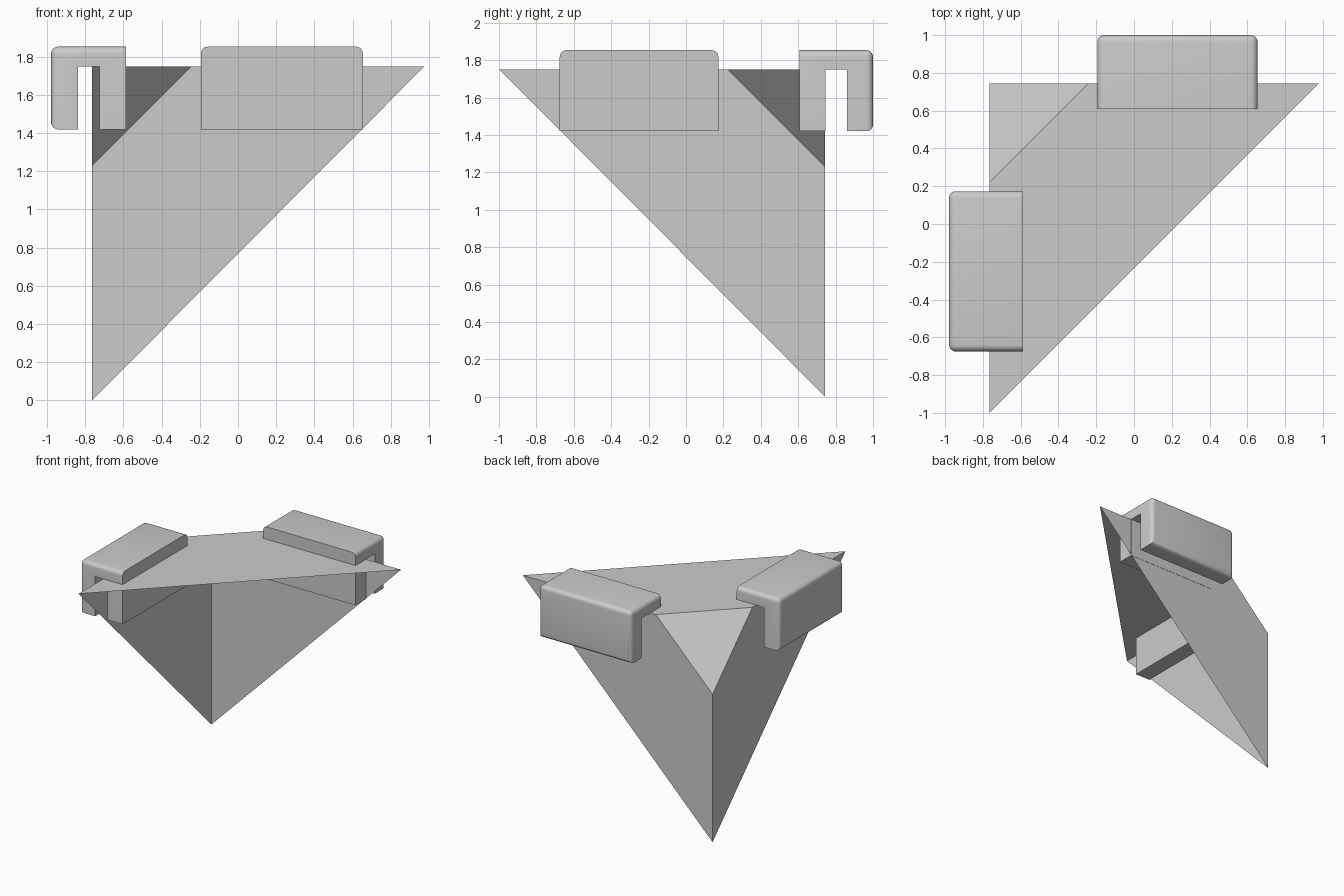
import bpy, bmesh

if "Cube" in bpy.data.objects:
    bpy.data.objects.remove(bpy.data.objects["Cube"])

grey = bpy.data.materials.new("light grey")
grey.diffuse_color = (0.6, 0.6, 0.6, 1)
grey.use_nodes = True
grey.node_tree.nodes["Principled BSDF"].inputs["Base Color"].default_value = grey.diffuse_color


def finish(bm, name):
    me = bpy.data.meshes.new(name)
    bm.to_mesh(me)
    bm.free()
    me.materials.append(grey)
    ob = bpy.data.objects.new(name, me)
    bpy.context.collection.objects.link(ob)
    return ob


# Corner pocket: thin open sheet (top, two walls, slanted corner)
CX, CY, TOP = -0.765, 0.744, 1.75
S, C = 1.742, 0.522            # side length, corner cut
bm = bmesh.new()
apex = bm.verts.new((CX, CY, 0))
low = bm.verts.new((CX, CY, TOP - C))
tip_l = bm.verts.new((CX, CY - S, TOP))
cut_l = bm.verts.new((CX, CY - C, TOP))
tip_b = bm.verts.new((CX + S, CY, TOP))
cut_b = bm.verts.new((CX + C, CY, TOP))
for f in ((tip_l, tip_b, cut_b, cut_l), (apex, tip_l, cut_l, low),
          (tip_b, apex, low, cut_b), (cut_l, cut_b, low)):
    bm.faces.new(f)
finish(bm, "corner_pocket")


def clip(name, place, length):
    """Upside-down U clip; u runs from inner (0) to outer side, v along the wall."""
    W, Z0, Z1 = 0.392, 1.42, 1.853
    profile = [(0, Z0), (0.138, Z0), (0.138, TOP), (0.252, TOP),
               (0.252, Z0), (W, Z0), (W, Z1), (0, Z1)]
    bm = bmesh.new()
    face = bm.faces.new([bm.verts.new((u, 0, z)) for u, z in profile])
    ext = bmesh.ops.extrude_face_region(bm, geom=[face])
    for v in ext["geom"]:
        if isinstance(v, bmesh.types.BMVert):
            v.co.y += length
    bmesh.ops.recalc_face_normals(bm, faces=bm.faces)
    # round the outer face border and the short top ends
    edges = []
    for e in bm.edges:
        a, b = (v.co for v in e.verts)
        outer = min(a.x, b.x) > W - 0.001
        top_end = min(a.z, b.z) > Z1 - 0.001 and abs(a.y - b.y) < 0.001
        if outer or top_end:
            edges.append(e)
    bmesh.ops.bevel(bm, geom=edges, offset=0.035, segments=5, profile=0.5,
                    affect='EDGES', clamp_overlap=True)
    for v in bm.verts:
        v.co = place(v.co.x, v.co.y, v.co.z)
    bmesh.ops.recalc_face_normals(bm, faces=bm.faces)
    ob = finish(bm, name)
    bpy.ops.object.select_all(action='DESELECT')
    ob.select_set(True)
    bpy.context.view_layer.objects.active = ob
    bpy.ops.object.shade_smooth_by_angle(angle=0.6)


clip("back_clip", lambda u, v, z: (-0.194 + v, 0.608 + u, z), 0.848)
clip("left_clip", lambda u, v, z: (-0.587 - u, -0.675 + v, z), 0.848)
